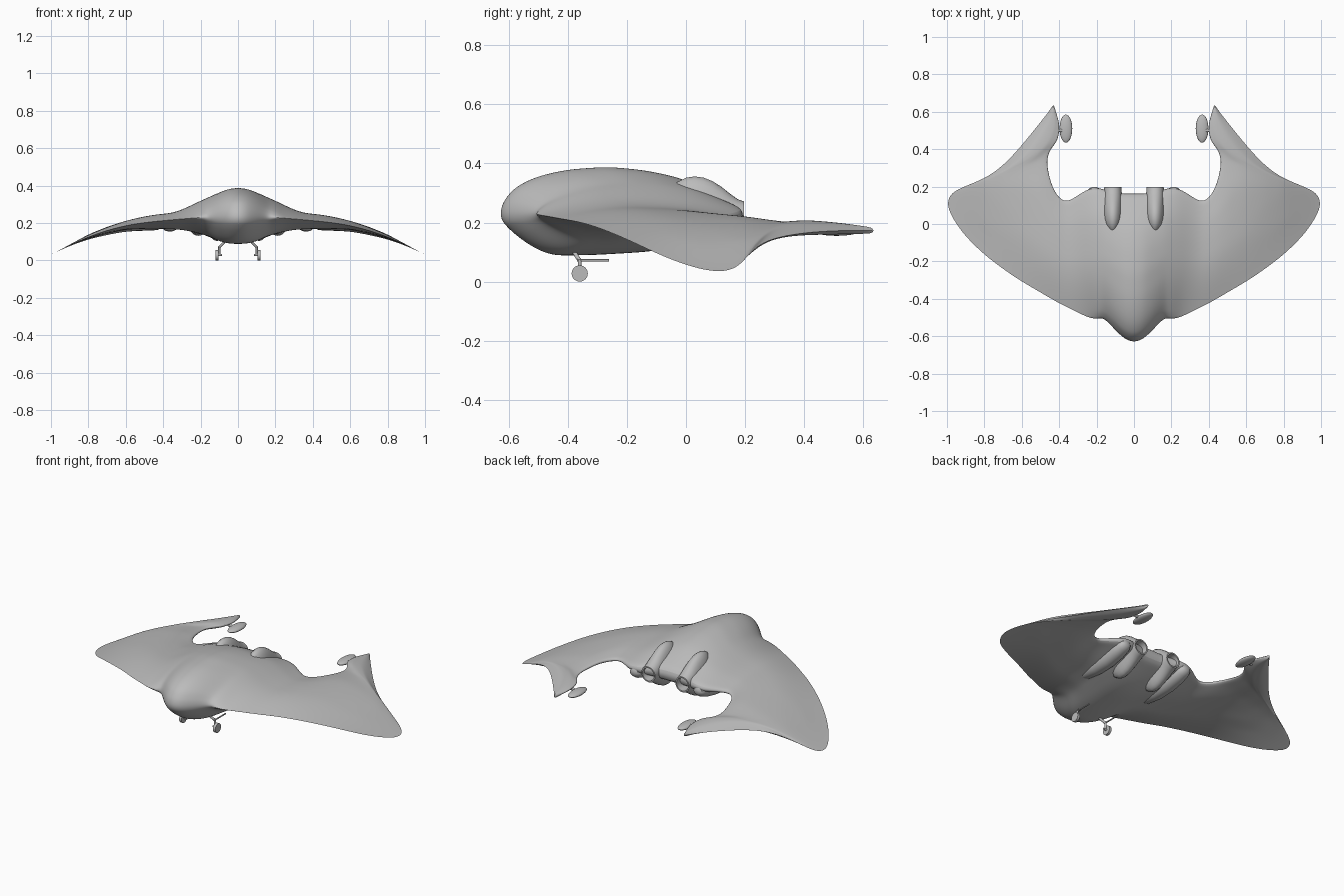
import bpy, bmesh, math
from mathutils import Vector

grey = bpy.data.materials.new("hull_grey")
grey.diffuse_color = (0.5, 0.5, 0.5, 1)


def interp(pts, v):
    if v <= pts[0][0]:
        return pts[0][1]
    for (a, p), (b, q) in zip(pts, pts[1:]):
        if v <= b:
            return p + (q - p) * (v - a) / (b - a)
    return pts[-1][1]


def finish(name, bm, angle=40, mirror=True, subsurf=0):
    bmesh.ops.remove_doubles(bm, verts=bm.verts, dist=1e-5)
    bmesh.ops.recalc_face_normals(bm, faces=bm.faces)
    me = bpy.data.meshes.new(name)
    bm.to_mesh(me)
    bm.free()
    me.materials.append(grey)
    ob = bpy.data.objects.new(name, me)
    bpy.context.collection.objects.link(ob)
    bpy.ops.object.select_all(action='DESELECT')
    ob.select_set(True)
    bpy.context.view_layer.objects.active = ob
    bpy.ops.object.shade_smooth_by_angle(angle=math.radians(angle))
    if mirror:
        m = ob.modifiers.new("mirror", 'MIRROR')
        m.merge_threshold = 1e-4
    if subsurf:
        s = ob.modifiers.new("smooth", 'SUBSURF')
        s.levels = s.render_levels = subsurf
    return ob


def skin(bm, rings, cap_start=True, cap_end=True):
    rows = [[bm.verts.new(p) for p in r] for r in rings]
    for a, b in zip(rows, rows[1:]):
        n = len(a)
        for i in range(n):
            j = (i + 1) % n
            bm.faces.new((a[i], a[j], b[j], b[i]))
    if cap_start:
        bm.faces.new(rows[0])
    if cap_end:
        bm.faces.new(rows[-1])


# Hull: outer outline point and inner outline point of each chord
chords = [
    (0, -.632, 0, .165), (.03, -.626, .03, .165), (.06, -.608, .06, .165),
    (.1, -.57, .1, .17), (.14, -.525, .14, .18), (.17, -.502, .17, .19),
    (.2, -.512, .2, .195), (.25, -.5, .245, .19), (.3, -.475, .3, .155),
    (.36, -.445, .35, .122), (.42, -.415, .385, .128), (.5, -.367, .415, .16),
    (.6, -.31, .435, .2), (.7, -.243, .448, .24), (.8, -.167, .456, .275),
    (.9, -.072, .46, .3), (.97, .025, .462, .32), (1.003, .1, .462, .335),
    (.987, .158, .461, .35), (.93, .193, .458, .365), (.8, .24, .45, .39),
    (.7, .31, .43, .42), (.6, .42, .405, .45), (.5, .545, .395, .53),
    (.455, .602, .415, .59), (.432, .636, .428, .636)]
MID = [(0, .23), (.2, .23), (.3, .222), (.4, .213), (.5, .203), (.6, .187),
       (.7, .161), (.8, .127), (.9, .081), (1, .032)]
UP = [(0, .16), (.05, .155), (.1, .135), (.2, .09), (.3, .05), (.35, .037),
      (.45, .037), (.6, .026), (.8, .013), (1, .001)]
DOWN = [(0, .145), (.05, .143), (.1, .13), (.2, .09), (.3, .06), (.4, .045),
        (.5, .034), (.6, .022), (.8, .012), (1, .001)]
TOP_SHAPE = [(0, 0), (.01, .2), (.04, .45), (.1, .67), (.19, .84), (.29, .94),
             (.45, 1), (.6, .94), (.73, .81), (.8, .71), (1, .2)]
LOW_SHAPE = [(0, 0), (.01, .18), (.04, .37), (.1, .64), (.16, .85), (.23, .98),
             (.4, .97), (.67, .88), (.8, .68), (1, .2)]
T = [0, .01, .025, .05, .08, .12, .17, .23, .3, .38, .46, .54, .62, .7, .78,
     .86, .93, 1]


def hull_point(c, t, shape, amp, sign):
    x, y = c[0] + (c[2] - c[0]) * t, c[1] + (c[3] - c[1]) * t
    k = interp(shape, t)
    if t < .45:  # wings swell more slowly behind the leading edge than the head
        w = min(1, max(0, (x - .12) / .13))
        k += (math.sin(math.pi / 2 * t / .45) - k) * w
    z = interp(MID, x) - max(0, y - .2) * .085
    fade = 1 - .75 * max(0, (y - .3) / .34)
    return (x, y, z + sign * k * interp(amp, x) * fade)


bm = bmesh.new()
skin(bm, [[hull_point(c, t, TOP_SHAPE, UP, 1) for t in T] +
          [hull_point(c, t, LOW_SHAPE, DOWN, -1) for t in reversed(T)]
          for c in chords], cap_start=False)
finish("hull", bm, 60, subsurf=2)


# Lofted pods made of elliptical rings: (y, z centre, half width, half height)
def pod(name, x, sections, n=28):
    bm = bmesh.new()
    skin(bm, [[(x + rx * math.cos(a), y, z + rz * math.sin(a))
               for a in (2 * math.pi * i / n for i in range(n))]
              for y, z, rx, rz in sections])
    return finish(name, bm)


pod("engine_nacelle", .113, [
    (-.055, .24, .006, .055), (-.045, .238, .02, .08), (-.03, .235, .035, .102),
    (0, .232, .05, .12), (.03, .23, .055, .126), (.06, .23, .055, .122),
    (.09, .23, .053, .11), (.12, .229, .051, .092), (.15, .227, .049, .07),
    (.175, .225, .047, .054), (.197, .225, .046, .046),
    (.197, .225, .038, .038), (.12, .225, .036, .036)])

pod("side_lobe", .212, [
    (-.2, .175, .012, .012), (-.15, .175, .035, .033), (-.06, .178, .046, .046),
    (.04, .185, .048, .05), (.12, .195, .045, .043), (.17, .203, .038, .033),
    (.19, .207, .028, .023), (.197, .208, .012, .01)])

pod("tail_pod", .364, [
    (.51 + .075 * math.sin(a), .17, max(.001, .034 * math.cos(a)),
     max(.001, .015 * math.cos(a)))
    for a in (math.pi * (i / 14 - .5) for i in range(15))])


# Rods for the landing gear
def rod(bm, a, b, r, n=12):
    a, b = Vector(a), Vector(b)
    d = (b - a).normalized()
    u = d.orthogonal().normalized()
    v = d.cross(u)
    skin(bm, [[p + r * (u * math.cos(2 * math.pi * i / n) +
                        v * math.sin(2 * math.pi * i / n)) for i in range(n)]
              for p in (a, b)])


bm = bmesh.new()
rod(bm, (.06, -.385, .11), (.1, -.36, .07), .007)
rod(bm, (.1, -.36, .075), (.1, -.36, .028), .006)
rod(bm, (.086, -.36, .03), (.118, -.36, .03), .006)
rod(bm, (.1, -.37, .072), (.1, -.26, .072), .004)
finish("gear_strut", bm)

bm = bmesh.new()
rod(bm, (.105, -.36, .0275), (.12, -.36, .0275), .0275, 24)
finish("gear_wheel", bm)

# Short links joining the tail pods to the tail arms
bm = bmesh.new()
rod(bm, (.37, .5, .172), (.415, .5, .178), .009)
finish("tail_pod_link", bm)
